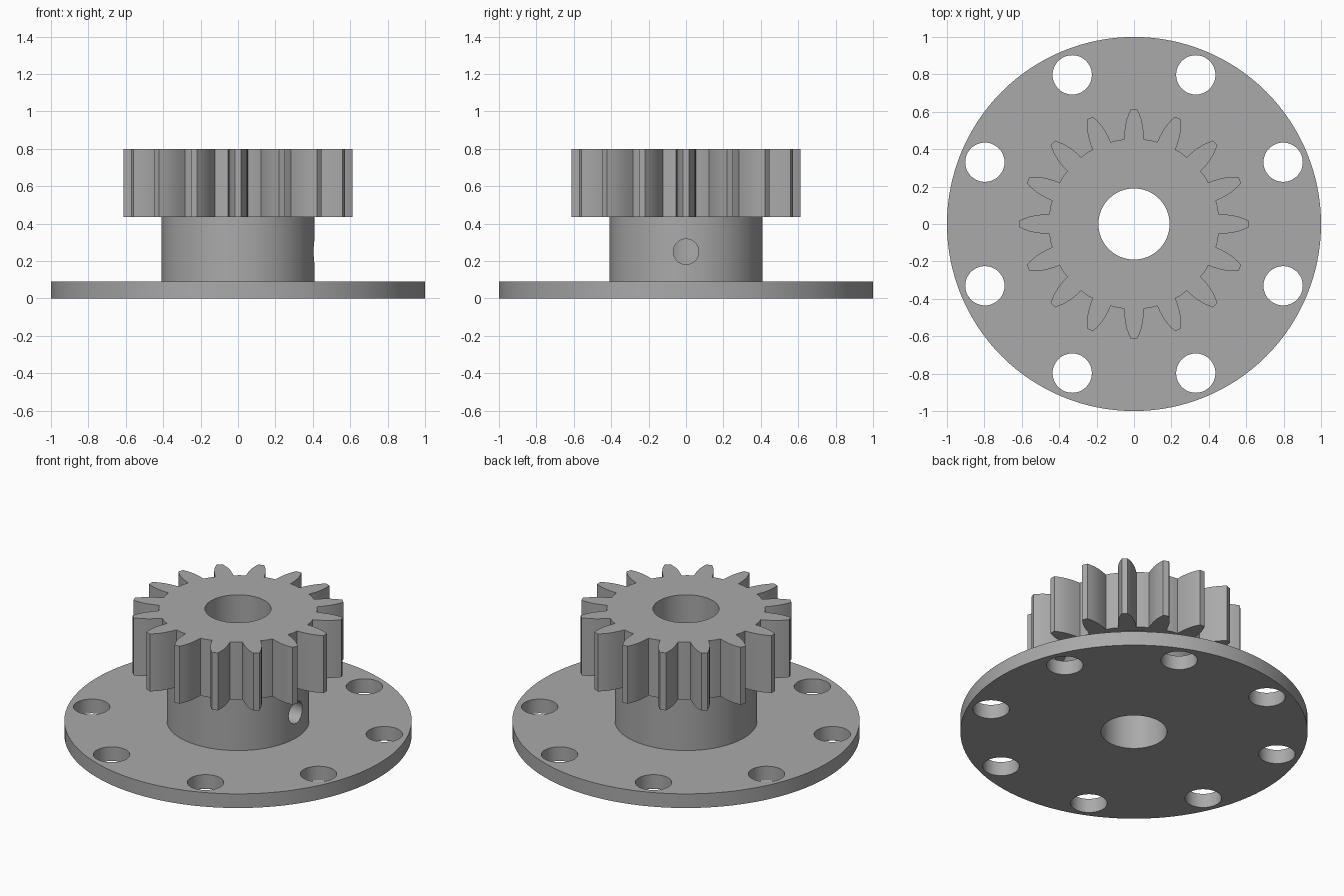
import bpy, bmesh
from math import sin, cos, pi, radians

cube = bpy.data.objects.get("Cube")
if cube:
    bpy.data.objects.remove(cube)

grey = bpy.data.materials.new("plain grey")
grey.use_nodes = True
colour = (0.4, 0.4, 0.4, 1)
grey.diffuse_color = colour
grey.node_tree.nodes["Principled BSDF"].inputs["Base Color"].default_value = colour

PLATE_TOP, HUB_TOP, GEAR_TOP = 0.09, 0.435, 0.8
BORE = 0.19
TEETH = 16


def circle(radius, sides=96):
    return [(radius * cos(2 * pi * i / sides), radius * sin(2 * pi * i / sides))
            for i in range(sides)]


def prism(name, outline, bottom, top):
    """Extrude a flat outline between two heights."""
    bm = bmesh.new()
    face = bm.faces.new([bm.verts.new((x, y, bottom)) for x, y in outline])
    grown = bmesh.ops.extrude_face_region(bm, geom=[face])["geom"]
    bmesh.ops.translate(bm, vec=(0, 0, top - bottom),
                        verts=[g for g in grown if isinstance(g, bmesh.types.BMVert)])
    bmesh.ops.recalc_face_normals(bm, faces=bm.faces)
    mesh = bpy.data.meshes.new(name)
    bm.to_mesh(mesh)
    bm.free()
    mesh.materials.append(grey)
    obj = bpy.data.objects.new(name, mesh)
    bpy.context.collection.objects.link(obj)
    return obj


def cut(obj, cutter):
    """Drill the cutter out of the part, then discard it."""
    cutter.hide_render = True
    mod = obj.modifiers.new("hole", 'BOOLEAN')
    mod.operation, mod.solver, mod.object = 'DIFFERENCE', 'EXACT', cutter
    bpy.ops.object.select_all(action='DESELECT')
    bpy.context.view_layer.objects.active = obj
    obj.select_set(True)
    bpy.ops.object.modifier_apply(modifier=mod.name)
    bpy.data.objects.remove(cutter)


def gear_outline():
    # one tooth flank as (distance from axis, half width), root to tip
    flank = [(0.452, 0.053), (0.49, 0.051), (0.525, 0.047),
             (0.56, 0.039), (0.59, 0.028), (0.613, 0.017)]
    tooth = [(r, -w) for r, w in flank] + [(r, w) for r, w in reversed(flank)]
    points = []
    for i in range(TEETH):
        a = 2 * pi * i / TEETH
        points += [(x * cos(a) - y * sin(a), x * sin(a) + y * cos(a)) for x, y in tooth]
        # middle of the root gap
        a += pi / TEETH
        points.append((0.457 * cos(a), 0.457 * sin(a)))
    return points


# Stacked parts
plate = prism("base_plate", circle(1.0, 128), 0, PLATE_TOP)
hub = prism("hub", circle(0.41), PLATE_TOP, HUB_TOP)
gear = prism("gear", gear_outline(), HUB_TOP, GEAR_TOP)

# Central bore through everything
for part in (plate, hub, gear):
    cut(part, prism("bore_cutter", circle(BORE), -1, 2))

# Ring of bolt holes in the plate
for i in range(8):
    a = radians(22.5 + 45 * i)
    ring = [(x + 0.863 * cos(a), y + 0.863 * sin(a)) for x, y in circle(0.105, 48)]
    cut(plate, prism("bolt_cutter", ring, -1, 1))

# Set screw hole in the left side of the hub
screw = prism("screw_cutter", circle(0.068, 48), 0, 0.6)
screw.rotation_euler.y = pi / 2
screw.location.z = 0.25
cut(hub, screw)

# Smooth round walls, keep edges crisp
bpy.ops.object.select_all(action='DESELECT')
for part in (plate, hub, gear):
    part.select_set(True)
bpy.context.view_layer.objects.active = plate
bpy.ops.object.shade_smooth_by_angle(angle=radians(25))
